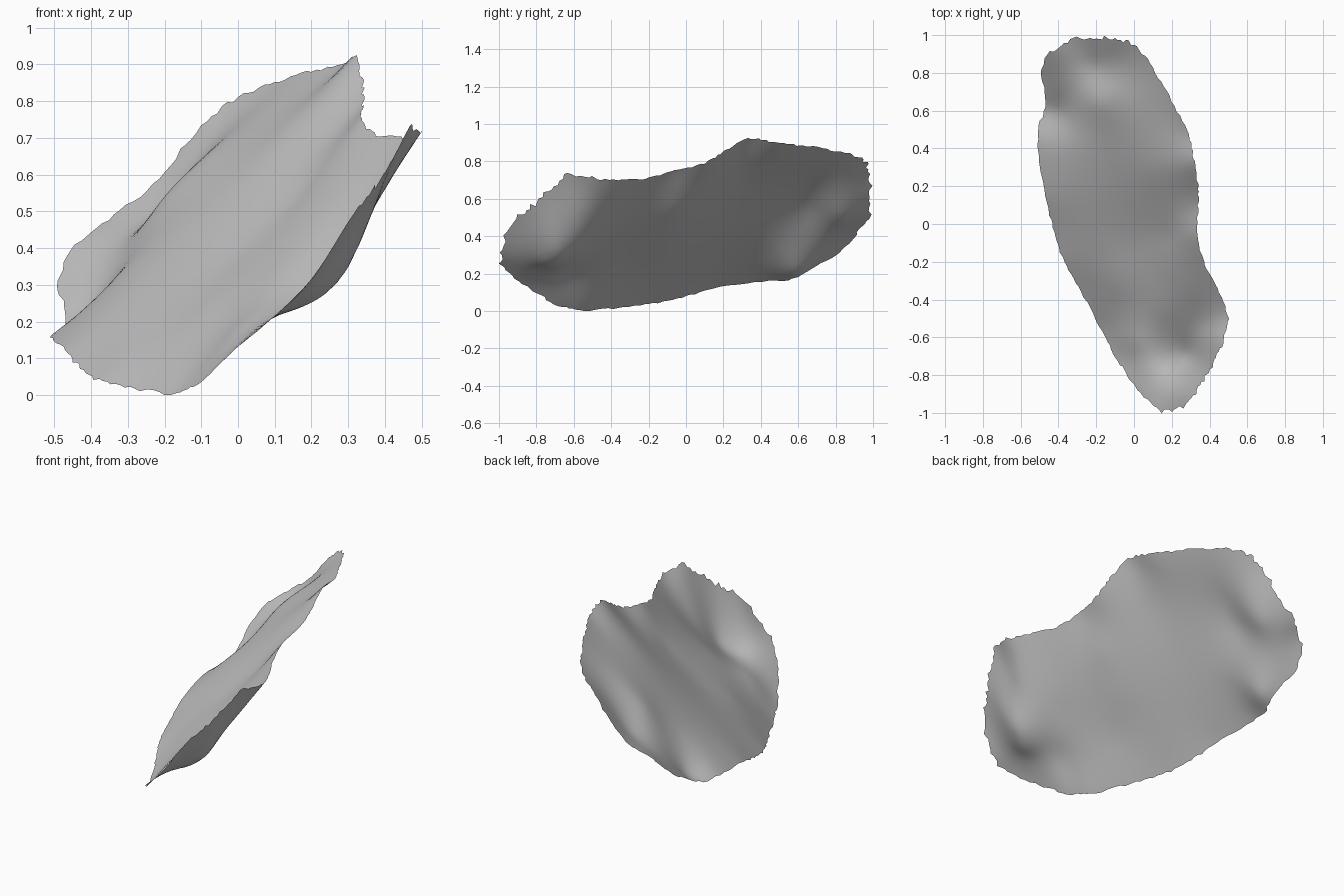
import bpy, bmesh, random
from mathutils import Vector
from mathutils.geometry import interpolate_bezier

random.seed(4)
SEGMENTS_PER_SPAN = 7
RINGS = 30

cube = bpy.data.objects.get("Cube")
if cube:
    bpy.data.objects.remove(cube, do_unlink=True)

# Rim of the curled sheet, counter-clockwise seen from above
RIM = [Vector(p) for p in (
    (-.2, .99, .62), (-.32, .98, .51), (-.43, .92, .43), (-.49, .82, .32),
    (-.47, .65, .22), (-.51, .45, .17), (-.47, .15, .13), (-.43, -.02, .08),
    (-.37, -.2, .045), (-.28, -.36, .025), (-.17, -.57, .01),
    (-.1, -.7, .045), (0, -.85, .14), (.12, -.98, .24), (.2, -.99, .32),
    (.3, -.94, .48), (.36, -.84, .56), (.42, -.74, .65), (.47, -.63, .74),
    (.5, -.5, .725), (.44, -.34, .71), (.37, -.2, .72), (.335, -.06, .76),
    (.34, .1, .8), (.34, .2, .86), (.32, .33, .93), (.29, .47, .91),
    (.2, .65, .89), (.1, .83, .86), (0, .95, .82), (-.1, .98, .74))]

# Hollows and ridges inside: x, y, lift above the tilted base plane
WAVES = [Vector(p) for p in (
    (-.2, .83, -.09), (-.1, .85, -.06), (-.42, .6, -.08), (-.31, .75, -.055),
    (-.2, .65, .01), (-.36, .43, .01), (-.1, .69, 0), (.12, .3, .02),
    (-.1, .2, .02), (.18, -.06, -.03), (0, -.1, -.02), (-.1, -.3, 0),
    (.15, -.45, -.03), (0, -.62, .005), (.3, -.7, -.08), (.2, -.76, -.05),
    (.4, -.55, -.03), (.1, -.77, .005), (.3, -.35, -.03))]


def plane(p):
    """Height of the tilted base plane."""
    return .45 + .96 * p.x + .43 * p.y


def kernel(p, q):
    """Smoothly growing distance between two points in plan."""
    return ((p.x - q.x) ** 2 + (p.y - q.y) ** 2 + .003) ** .5


def solve(matrix, values):
    """Gaussian elimination with row swaps."""
    rows = [row + [value] for row, value in zip(matrix, values)]
    n = len(rows)
    for i in range(n):
        pivot = max(range(i, n), key=lambda r: abs(rows[r][i]))
        rows[i], rows[pivot] = rows[pivot], rows[i]
        rows[i] = [value / rows[i][i] for value in rows[i]]
        for r in range(n):
            if r != i:
                factor = rows[r][i]
                rows[r] = [a - factor * b for a, b in zip(rows[r], rows[i])]
    return [row[-1] for row in rows]


SAMPLES = WAVES + [Vector((p.x, p.y, p.z - plane(p))) for p in RIM]
WEIGHTS = solve([[kernel(p, q) for q in SAMPLES] for p in SAMPLES],
                [p.z for p in SAMPLES])


def surface(p):
    """Place a flat point on the wavy sheet."""
    lift = sum(w * kernel(p, s) for w, s in zip(WEIGHTS, SAMPLES))
    return Vector((p.x, p.y, plane(p) + lift))


def smooth_loop(points):
    """Closed smooth curve through the given points."""
    loop = []
    n = len(points)
    for i in range(n):
        before, a, b, after = (points[(i + k) % n] for k in (-1, 0, 1, 2))
        curve = interpolate_bezier(a, a + (b - before) / 6, b - (after - a) / 6,
                                   b, SEGMENTS_PER_SPAN + 1)
        loop.extend(curve[:-1])
    return loop


# Sheet: rings growing from the middle to a ragged rim
rim = smooth_loop(RIM)
middle = Vector((-.03, 0, 0))
bm = bmesh.new()
centre = bm.verts.new(surface(middle))
previous = None
for ring in range(1, RINGS + 1):
    row = []
    for p in rim:
        t = ring / RINGS
        if ring == RINGS:
            t += random.uniform(-.014, .01)
        row.append(bm.verts.new(surface(middle.lerp(p, t))))
    for i in range(len(row)):
        j = (i + 1) % len(row)
        if previous:
            bm.faces.new((previous[i], row[i], row[j], previous[j]))
        else:
            bm.faces.new((centre, row[i], row[j]))
    previous = row

lowest = min(v.co.z for v in bm.verts)
bmesh.ops.translate(bm, verts=bm.verts, vec=(0, 0, -lowest))
mesh = bpy.data.meshes.new("curled_sheet")
bm.to_mesh(mesh)
bm.free()
sheet = bpy.data.objects.new("curled_sheet", mesh)
bpy.context.collection.objects.link(sheet)
for face in mesh.polygons:
    face.use_smooth = True

# Plain grey
grey = bpy.data.materials.new("plain_grey")
grey.use_nodes = True
colour = (.54, .54, .54, 1)
grey.diffuse_color = colour
grey.node_tree.nodes["Principled BSDF"].inputs["Base Color"].default_value = colour
mesh.materials.append(grey)
